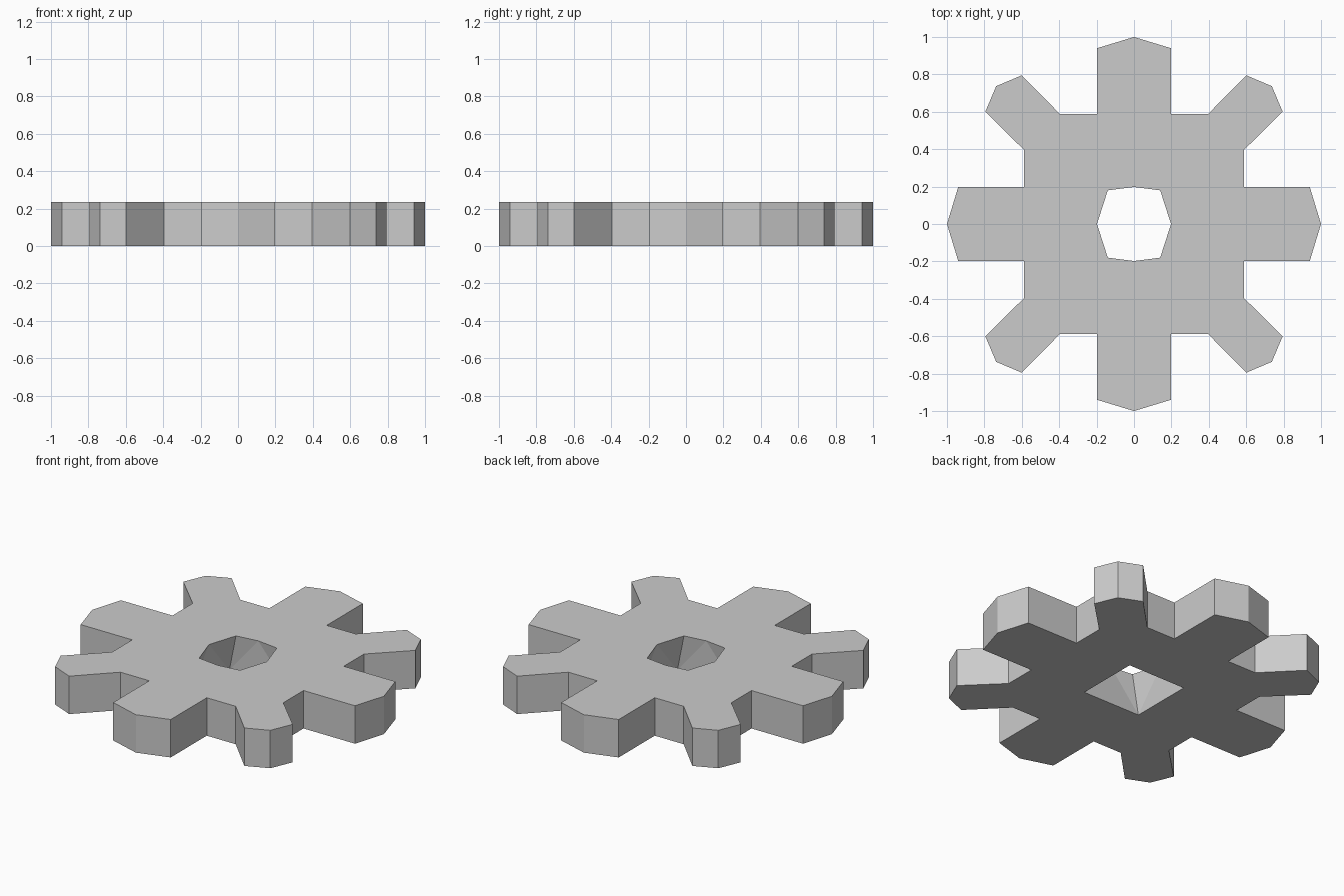
import bpy
import bmesh

if "Cube" in bpy.data.objects:
    bpy.data.objects.remove(bpy.data.objects["Cube"])

HEIGHT = 0.235

# One quadrant of the tooth outline, turned four times around the centre
quadrant = [(1, 0), (0.94, 0.197), (0.587, 0.197), (0.587, 0.395), (0.795, 0.6),
            (0.737, 0.737), (0.6, 0.795), (0.395, 0.587), (0.197, 0.587), (0.197, 0.94)]
outline = []
points = quadrant
for _ in range(4):
    outline += points
    points = [(-y, x) for x, y in points]

# The hole is eight-sided on top and square underneath
hole_top = [(0.198, 0), (0.14, 0.18), (0, 0.198), (-0.14, 0.18),
            (-0.198, 0), (-0.14, -0.18), (0, -0.198), (0.14, -0.18)]
hole_bottom = [(0.198, 0.198), (-0.198, 0.198), (-0.198, -0.198), (0.198, -0.198)]

bm = bmesh.new()


def ring(pts, z):
    verts = [bm.verts.new((x, y, z)) for x, y in pts]
    edges = [bm.edges.new((v, verts[(i + 1) % len(verts)])) for i, v in enumerate(verts)]
    return verts, edges


outer_low, outer_low_edges = ring(outline, 0)
outer_high, outer_high_edges = ring(outline, HEIGHT)
inner_low, inner_low_edges = ring(hole_bottom, 0)
inner_high, inner_high_edges = ring(hole_top, HEIGHT)

# Top and bottom caps, each with its hole
for edges, z in ((outer_low_edges + inner_low_edges, -1),
                 (outer_high_edges + inner_high_edges, 1)):
    bmesh.ops.triangle_fill(bm, edges=edges, use_beauty=True, normal=(0, 0, z))

# Outer walls
n = len(outline)
for i in range(n):
    j = (i + 1) % n
    bm.faces.new((outer_low[i], outer_low[j], outer_high[j], outer_high[i]))

# Hole walls: each square side meets two octagon sides
for i in range(4):
    a, b = inner_low[i], inner_low[(i + 1) % 4]
    ta, mid, tb = (inner_high[(2 * i + k) % 8] for k in (1, 2, 3))
    bm.faces.new((a, mid, b))
    bm.faces.new((a, ta, mid))
    bm.faces.new((b, mid, tb))

bmesh.ops.recalc_face_normals(bm, faces=bm.faces[:])
mesh = bpy.data.meshes.new("gear")
bm.to_mesh(mesh)
bm.free()
gear = bpy.data.objects.new("gear", mesh)
bpy.context.collection.objects.link(gear)
